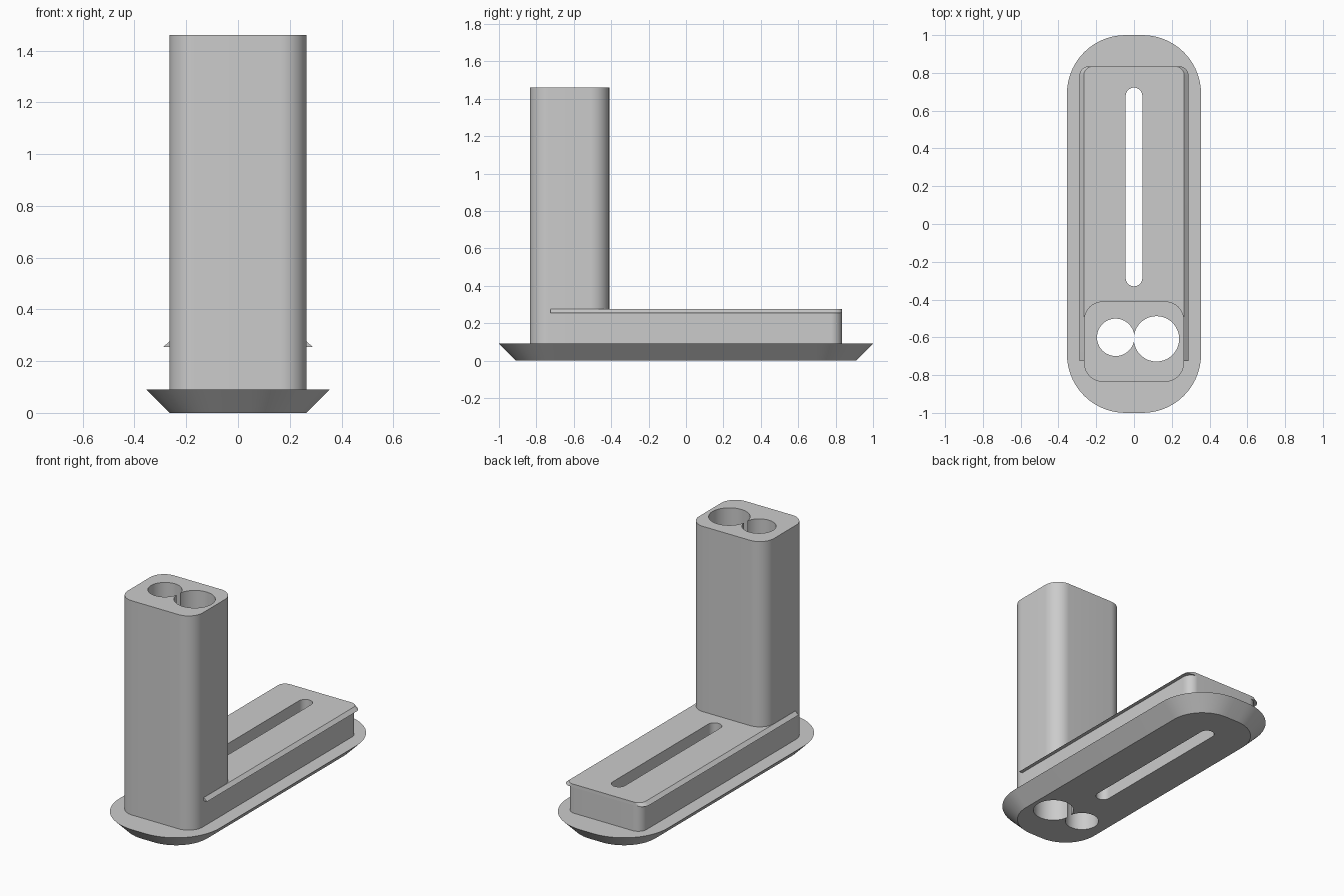
import bpy
import bmesh
from math import sin, cos, pi

cube = bpy.data.objects.get("Cube")
if cube:
    bpy.data.objects.remove(cube, do_unlink=True)

grey = bpy.data.materials.new("matte grey")
grey.use_nodes = True
colour = (0.6, 0.6, 0.6, 1)
grey.diffuse_color = colour
grey.node_tree.nodes["Principled BSDF"].inputs["Base Color"].default_value = colour


def outline(half, front, back, r_front, r_back, steps=14):
    """Rounded rectangle, counter-clockwise; a zero radius gives a square corner."""
    corners = [(1, 1, back, r_back), (-1, 1, back, r_back),
               (-1, -1, front, r_front), (1, -1, front, r_front)]
    points = []
    for i, (sx, sy, y, r) in enumerate(corners):
        for k in range(steps + 1 if r else 1):
            a = (i + k / steps) * pi / 2
            points.append((sx * (half - r) + r * cos(a), y - sy * r + r * sin(a)))
    return points


def circle(x, y, r, steps=64):
    return [(x + r * cos(2 * pi * k / steps), y + r * sin(2 * pi * k / steps))
            for k in range(steps)]


def loft(name, lower, z0, upper, z1):
    """Solid between two outlines with equal point counts."""
    bm = bmesh.new()
    low = [bm.verts.new((x, y, z0)) for x, y in lower]
    top = [bm.verts.new((x, y, z1)) for x, y in upper]
    bm.faces.new(low[::-1])
    bm.faces.new(top)
    n = len(low)
    for i in range(n):
        j = (i + 1) % n
        bm.faces.new((low[i], low[j], top[j], top[i]))
    mesh = bpy.data.meshes.new(name)
    bm.to_mesh(mesh)
    bm.free()
    mesh.materials.append(grey)
    obj = bpy.data.objects.new(name, mesh)
    bpy.context.collection.objects.link(obj)
    return obj


def prism(name, shape, z0, z1):
    return loft(name, shape, z0, shape, z1)


# Flared foot plate
base = loft("base_plate", outline(0.265, -0.91, 0.91, 0.22, 0.22), 0,
            outline(0.355, -1, 1, 0.31, 0.31), 0.09)

# Upright block, and the long low body running back from it
tower = prism("tower", outline(0.265, -0.835, -0.41, 0.1, 0.1), 0.09, 1.46)
body = prism("body", outline(0.265, -0.51, 0.835, 0, 0.06), 0.09, 0.255)

# Top slab whose sloping sides form the catch ridges
ridge = loft("ridge_slab", outline(0.289, -0.725, 0.835, 0, 0.05), 0.255,
             outline(0.266, -0.725, 0.835, 0, 0.05), 0.275)

# Cutters: the long slot and the two round bores
slot = prism("slot_cutter", outline(0.044, -0.33, 0.722, 0.0439, 0.0439), -0.1, 0.5)
small = prism("small_bore_cutter", circle(-0.097, -0.6, 0.099), -0.1, 1.6)
large = prism("large_bore_cutter", circle(0.119, -0.608, 0.12), -0.1, 1.6)
cutters = [slot, small, large]
for cutter in cutters:
    cutter.hide_render = True

for part, tools in [(base, cutters), (body, cutters), (ridge, cutters),
                    (tower, [small, large])]:
    bpy.ops.object.select_all(action='DESELECT')
    bpy.context.view_layer.objects.active = part
    part.select_set(True)
    for tool in tools:
        mod = part.modifiers.new("cut", 'BOOLEAN')
        mod.operation = 'DIFFERENCE'
        mod.solver = 'EXACT'
        mod.object = tool
        bpy.ops.object.modifier_apply(modifier=mod.name)
    bpy.ops.object.shade_smooth_by_angle()

for cutter in cutters:
    bpy.data.objects.remove(cutter, do_unlink=True)
